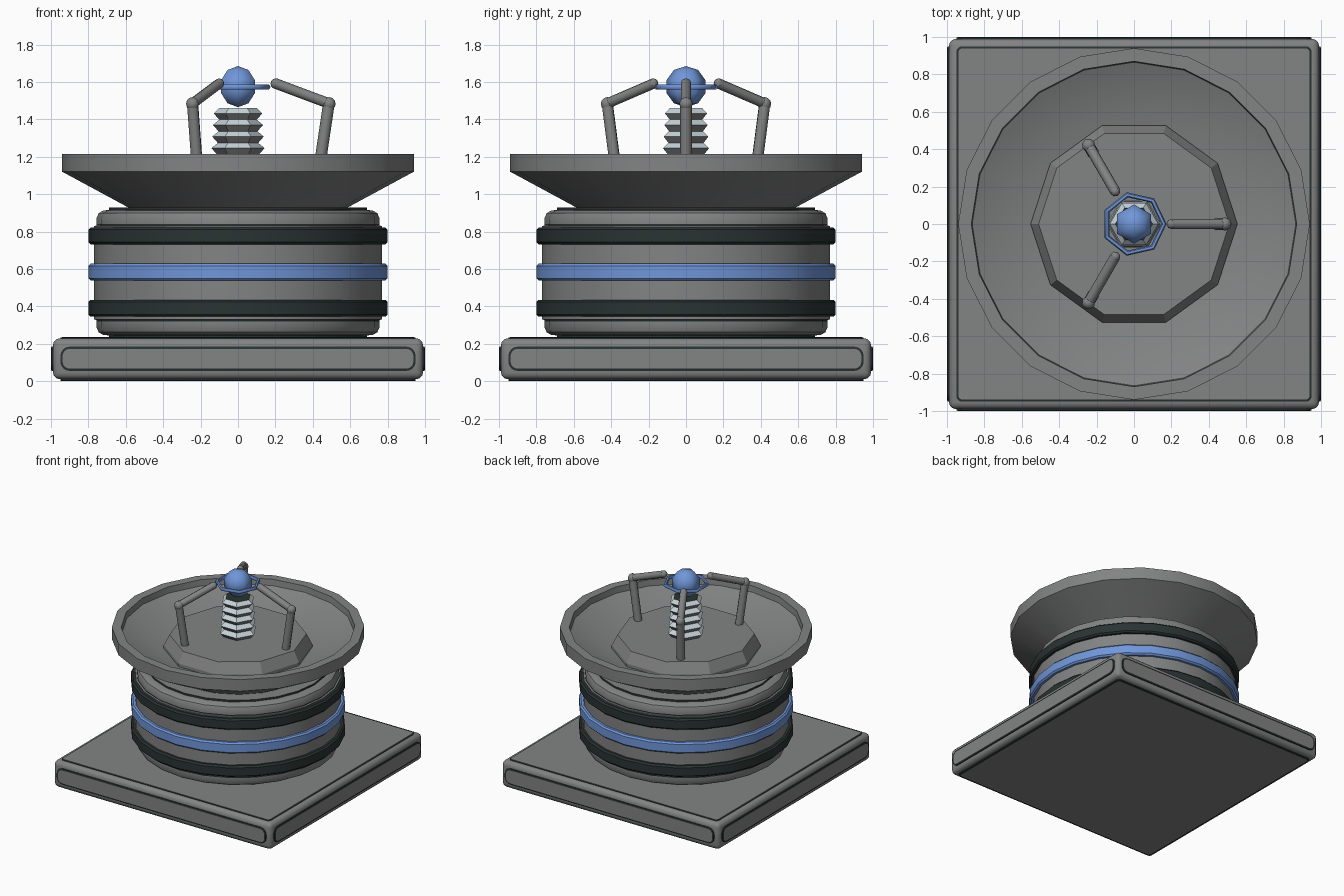
import bpy, bmesh, math
from mathutils import Vector, Matrix

if "Cube" in bpy.data.objects:
    bpy.data.objects.remove(bpy.data.objects["Cube"])


def material(name, rgb):
    m = bpy.data.materials.new(name)
    m.diffuse_color = (*rgb, 1)
    m.use_nodes = True
    m.node_tree.nodes["Principled BSDF"].inputs["Base Color"].default_value = m.diffuse_color
    return m


GREY = material("metal_grey", (0.225, 0.228, 0.23))
DARK = material("dark_rubber", (0.023, 0.034, 0.032))
BLUE = material("energy_blue", (0.162, 0.305, 0.69))
PALE = material("pale_steel", (0.56, 0.65, 0.69))


def finish(name, bm, mats, angle=35):
    bmesh.ops.remove_doubles(bm, verts=bm.verts, dist=1e-5)
    bmesh.ops.recalc_face_normals(bm, faces=bm.faces)
    me = bpy.data.meshes.new(name)
    bm.to_mesh(me)
    bm.free()
    for m in mats:
        me.materials.append(m)
    for p in me.polygons:
        p.use_smooth = True
    me.set_sharp_from_angle(angle=math.radians(angle))
    ob = bpy.data.objects.new(name, me)
    bpy.context.collection.objects.link(ob)
    return ob


def lathe(name, profile, sides, mats, index=None, angle=35):
    """Spin (radius, z) points; index(i) gives the material of profile segment i."""
    bm = bmesh.new()
    rings = []
    for r, z in profile:
        rings.append([bm.verts.new((r * math.cos(2 * math.pi * k / sides),
                                    r * math.sin(2 * math.pi * k / sides), z))
                      for k in range(sides)])
    for i in range(len(profile) - 1):
        a, b = rings[i], rings[i + 1]
        for k in range(sides):
            n = (k + 1) % sides
            f = bm.faces.new((a[k], a[n], b[n], b[k]))
            f.material_index = index(i) if index else 0
    return finish(name, bm, mats, angle)


def rod(bm, a, b, r, sides=8):
    a, b = Vector(a), Vector(b)
    d = b - a
    mat = Matrix.Translation((a + b) / 2) @ d.to_track_quat('Z', 'Y').to_matrix().to_4x4()
    bmesh.ops.create_cone(bm, cap_ends=True, segments=sides, radius1=r, radius2=r,
                          depth=d.length, matrix=mat)


def panel(name, half_w, half_h, corner, matrix, lift=0.012, edge=0.012):
    """Raised rounded panel: dark sloped border and grey cap."""
    def loop(inset, z):
        pts = []
        c = corner - inset
        for q, (sx, sy) in enumerate([(1, 1), (-1, 1), (-1, -1), (1, -1)]):
            for s in range(5):
                t = math.pi / 2 * (q + s / 4)
                pts.append(matrix @ Vector((sx * (half_w - corner) + c * math.cos(t),
                                            sy * (half_h - corner) + c * math.sin(t), z)))
        return [bm.verts.new(p) for p in pts]
    bm = bmesh.new()
    low, mid, top = loop(0, -0.005), loop(0, lift - 0.003), loop(edge, lift)
    for a, b in ((low, mid), (mid, top)):
        for k in range(len(a)):
            n = (k + 1) % len(a)
            bm.faces.new((a[k], a[n], b[n], b[k])).material_index = 1
    bm.faces.new(top)
    return finish(name, bm, [GREY, DARK], 10)


# Square base slab with rounded edges
bm = bmesh.new()
bmesh.ops.create_cube(bm, size=1, matrix=Matrix.Translation((0, 0, 0.12))
                      @ Matrix.Diagonal((1.978, 1.978, 0.218, 1)))
bmesh.ops.bevel(bm, geom=bm.edges[:], offset=0.035, segments=3, profile=0.5, affect='EDGES')
finish("base_slab", bm, [GREY])

# Raised panels on the base faces
panel("base_top_panel", 0.95, 0.95, 0.03, Matrix.Translation((0, 0, 0.225)), 0.011)
panel("base_bottom_panel", 0.95, 0.95, 0.03,
      Matrix.Translation((0, 0, 0.012)) @ Matrix.Rotation(math.pi, 4, 'X'))
for k in range(4):
    m = (Matrix.Rotation(k * math.pi / 2, 4, 'Z') @ Matrix.Translation((0, -0.988, 0.12))
         @ Matrix.Rotation(math.pi / 2, 4, 'X'))
    panel(f"base_side_panel_{k + 1}", 0.95, 0.065, 0.05, m)

# Drum body, mirrored about its middle height, with dark seams
half = [(0, 0.23), (0.69, 0.23), (0.69, 0.245), (0.72, 0.247), (0.745, 0.262),
        (0.757, 0.29), (0.757, 0.32), (0.757, 0.328), (0.77, 0.33)]
drum = half + [(r, 1.16 - z) for r, z in reversed(half)]
last = len(drum) - 2
lathe("drum_body", drum, 24, [GREY, DARK],
      lambda i: 1 if min(i, last - i) in (1, 6) else 0)

# Bands around the drum
for name, z, mat in (("lower_band", 0.39, DARK), ("middle_band", 0.583, BLUE),
                     ("upper_band", 0.777, DARK)):
    lathe(name, [(0.74, z - 0.045), (0.788, z - 0.045), (0.80, z - 0.033),
                 (0.80, z + 0.033), (0.788, z + 0.045), (0.74, z + 0.045)],
          24, [mat], angle=35)

# Wide dish with a flat lip, a short inner wall and a conical bowl
lathe("dish", [(0, 0.92), (0.57, 0.92), (0.94, 1.12), (0.94, 1.215), (0.87, 1.215),
               (0.865, 1.165), (0.58, 1.04), (0, 1.04)], 20, [GREY], angle=25)

# Ten-sided platform inside the dish
lathe("platform", [(0, 1.03), (0.553, 1.03), (0.553, 1.065), (0.51, 1.152), (0, 1.152)],
      10, [GREY], angle=20)

# Ribbed column, pale upper slopes, grey lower slopes and a dark cap
ribs, pitch = 5, 0.062
prof = [(0, 1.14)]
for k in range(ribs):
    z, r = 1.15 + k * pitch, 0.146 - 0.004 * k
    prof += [(r - 0.03, z), (r, z + 0.55 * pitch)]
prof += [(0.1, 1.46), (0, 1.46)]
lathe("ribbed_column", prof, 6, [GREY, PALE, DARK],
      lambda i: 2 if i == 2 * ribs + 1 else (1 if i % 2 == 0 and i > 0 else 0), angle=10)

# Orb and the thin ring around it
bm = bmesh.new()
bmesh.ops.create_uvsphere(bm, u_segments=6, v_segments=5, radius=0.11,
                          matrix=Matrix.Translation((0, 0, 1.575)))
finish("orb", bm, [BLUE], 65)
lathe("orb_ring", [(0.16 + 0.014 * math.cos(k * math.pi / 3),
                    1.573 + 0.014 * math.sin(k * math.pi / 3)) for k in range(7)],
      7, [BLUE], angle=62)

# Three jointed arms
for k in range(3):
    bm = bmesh.new()
    rod(bm, (0.433, 0, 1.13), (0.486, 0, 1.485), 0.031)
    rod(bm, (0.486, 0, 1.485), (0.20, 0, 1.592), 0.028)
    for p, r in (((0.486, 0, 1.483), 0.036), ((0.202, 0, 1.591), 0.028)):
        bmesh.ops.create_uvsphere(bm, u_segments=8, v_segments=6, radius=r,
                                  matrix=Matrix.Translation(p))
    bm.transform(Matrix.Rotation(k * 2 * math.pi / 3, 4, 'Z'))
    finish(f"arm_{k + 1}", bm, [GREY], 50)
